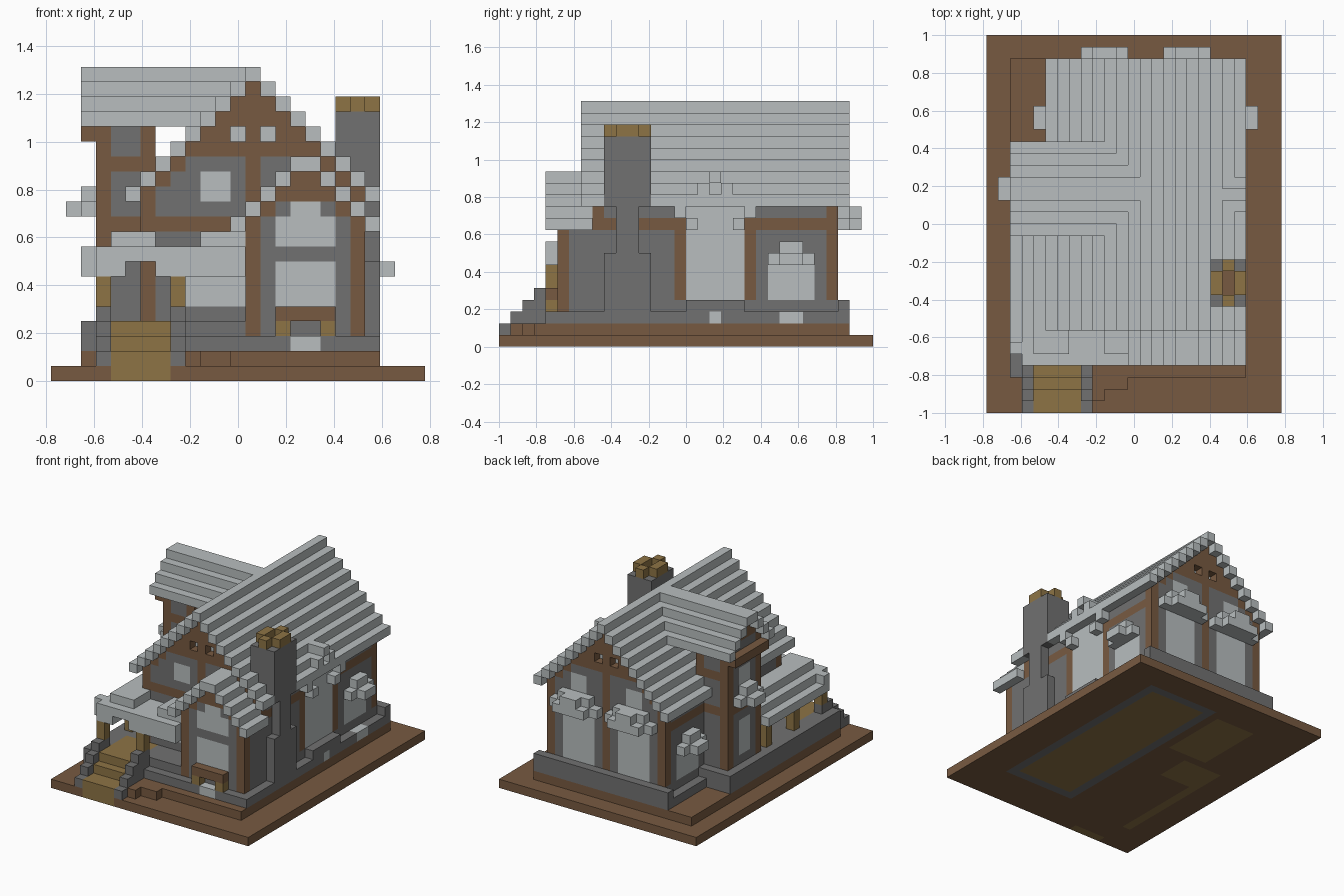
import bpy
import bmesh
from itertools import product

default = bpy.data.objects.get("Cube")
if default:
    bpy.data.objects.remove(default, do_unlink=True)

UNIT = 1 / 16
BROWN, STONE, PALE, TAN = range(4)
PALETTE = [
    ("timber_brown", (0.187, 0.102, 0.053)),
    ("stone_grey", (0.165, 0.165, 0.165)),
    ("pale_grey", (0.48, 0.515, 0.52)),
    ("plank_tan", (0.27, 0.175, 0.06)),
]
materials = []
for label, rgb in PALETTE:
    mat = bpy.data.materials.new(label)
    mat.use_nodes = True
    mat.diffuse_color = (*rgb, 1)
    mat.node_tree.nodes["Principled BSDF"].inputs["Base Color"].default_value = (*rgb, 1)
    materials.append(mat)

cells = {}


def box(part, colour, x, y, z):
    """Fill a block of grid cells; later blocks replace earlier ones."""
    for cell in product(range(*x), range(*y), range(*z)):
        cells[cell] = (part, colour)


def carve(x, y, z):
    for cell in product(range(*x), range(*y), range(*z)):
        cells.pop(cell, None)


def one(n):
    return (n, n + 1)


def layer(part, colour, axis, along, across, level):
    if axis == "y":
        box(part, colour, x=across, y=along, z=one(level))
    else:
        box(part, colour, x=along, y=across, z=one(level))


def attic(part, axis, along, ridge, top, steps, solid_from):
    """Stepped gable infill with timber verges at both ends."""
    for n in range(1, steps):
        level = top - n
        lo, hi = ridge[0] - n + 1, ridge[1] + n - 1
        layer(part, STONE, axis, along, (lo, hi), level)
        for end in (along[0], along[1] - 1):
            if level >= solid_from:
                layer(part, BROWN, axis, one(end), (lo, hi), level)
            for edge in (lo, hi - 1):
                layer(part, BROWN, axis, one(end), one(edge), level)


def gable_roof(part, axis, along, ridge, top, steps):
    layer(part, PALE, axis, along, ridge, top)
    for n in range(1, steps):
        for edge in (ridge[0] - n, ridge[1] + n - 1):
            layer(part, PALE, axis, along, one(edge), top - n)


# Ground slab with its inlaid floor plan underneath
box("ground_slab", BROWN, x=(0, 25), y=(0, 32), z=one(0))
box("ground_slab", STONE, x=(12, 21), y=(5, 29), z=one(0))
box("ground_slab", TAN, x=(13, 20), y=(6, 28), z=one(0))
box("ground_slab", TAN, x=(3, 8), y=(15, 19), z=one(0))
box("ground_slab", TAN, x=(6, 11), y=(20, 28), z=one(0))
box("ground_slab", TAN, x=one(3), y=(4, 15), z=one(0))
box("ground_slab", TAN, x=(4, 8), y=one(0), z=one(0))

# Earth step and stone plinth
box("earth_step", BROWN, x=(2, 22), y=(3, 30), z=one(1))
box("earth_step", BROWN, x=(9, 12), y=one(2), z=one(1))
box("earth_step", BROWN, x=one(9), y=one(1), z=one(1))
box("plinth", STONE, x=(5, 22), y=(4, 30), z=one(2))
box("plinth", STONE, x=(6, 21), y=(5, 30), z=one(3))
box("plinth", STONE, x=(5, 22), y=one(29), z=one(3))
box("plinth", STONE, x=(2, 9), y=(4, 23), z=(2, 4))
box("plinth", STONE, x=one(21), y=(16, 21), z=one(3))
box("plinth", STONE, x=one(2), y=(3, 5), z=(2, 4))
for y in ((18, 19), (24, 26)):
    box("cellar_windows", PALE, x=one(21), y=y, z=one(2))
box("cellar_windows", PALE, x=(16, 18), y=one(4), z=one(2))

# Entrance stairs between stepped side walls
box("porch_floor", TAN, x=(4, 8), y=(4, 8), z=one(3))
for n in range(4):
    box("stairs", TAN, x=(4, 8), y=one(n), z=(1, max(n + 1, 2)))
    for side in (3, 8):
        box("stair_walls", STONE, x=one(side), y=one(n), z=(1, n + 2))
for side in (3, 8):
    box("stair_walls", STONE, x=one(side), y=one(4), z=(2, 5))

# Main house body with corner posts and tie beams
box("main_walls", STONE, x=(6, 21), y=(8, 29), z=(4, 12))
attic("main_gables", "y", along=(8, 29), ridge=(13, 14), top=20, steps=9, solid_from=15)
for end, inner in ((8, 9), (28, 27)):
    for x in (6, 13, 20):
        box("main_posts", BROWN, x=one(x), y=one(end), z=(4, 12))
    box("main_posts", BROWN, x=one(13), y=one(end), z=(12, 15))
    for x in (12, 14):
        carve(x=one(x), y=one(end), z=one(16))
        box("gable_vents", PALE, x=one(x), y=one(inner), z=one(16))
box("front_beam", BROWN, x=(6, 13), y=one(8), z=one(10))
for wall in (6, 20):
    box("side_beams", BROWN, x=one(wall), y=(21, 29), z=one(10))
    for y in (21, 28):
        box("side_posts", BROWN, x=one(wall), y=one(y), z=(4, 12))
    box("side_windows", PALE, x=one(wall), y=(23, 27), z=(4, 8))

# Main windows
box("upper_front_window", PALE, x=(10, 12), y=one(8), z=(12, 14))
box("porch_window", PALE, x=(9, 13), y=one(8), z=(5, 9))
for x in (8, 15):
    box("rear_windows", PALE, x=(x, x + 4), y=one(28), z=(4, 10))
    box("rear_windows", PALE, x=(x + 1, x + 3), y=one(28), z=(10, 14))

# Front bay
box("bay_walls", STONE, x=(13, 21), y=(5, 16), z=(4, 11))
attic("bay_gable", "y", along=(5, 8), ridge=(16, 18), top=14, steps=5, solid_from=12)
for x in (13, 20):
    box("bay_posts", BROWN, x=one(x), y=one(5), z=(3, 11))
box("bay_posts", BROWN, x=one(20), y=one(15), z=(4, 11))
box("bay_beam", BROWN, x=one(20), y=(5, 16), z=one(10))
box("bay_windows", PALE, x=(15, 19), y=one(5), z=(5, 8))
box("bay_windows", PALE, x=(15, 19), y=one(5), z=(9, 11))
box("bay_windows", PALE, x=(16, 18), y=one(5), z=one(11))
box("window_box", BROWN, x=(15, 19), y=one(4), z=one(4))
for x in (15, 18):
    box("window_box", TAN, x=one(x), y=one(4), z=one(3))

# Left cross wing
box("wing_walls", STONE, x=(3, 7), y=(16, 22), z=(4, 17))
attic("wing_gable", "x", along=(3, 13), ridge=(18, 20), top=20, steps=4, solid_from=18)
for y in (16, 21):
    for x in (3, 6):
        box("wing_posts", BROWN, x=one(x), y=one(y), z=(4, 17))
    for z in (10, 14):
        box("wing_beams", BROWN, x=(3, 7), y=one(y), z=one(z))
for z in (10, 16):
    box("wing_beams", BROWN, x=one(3), y=(16, 22), z=one(z))
box("wing_beams", BROWN, x=one(2), y=(16, 22), z=one(16))
box("wing_windows", PALE, x=one(3), y=(18, 20), z=(5, 9))
box("wing_windows", PALE, x=one(3), y=(18, 20), z=(11, 15))

# Tall glazed dormer on the right side
box("dormer_window", PALE, x=one(20), y=(16, 21), z=(4, 14))
for y in (16, 20):
    box("dormer_roof", PALE, x=one(21), y=one(y), z=one(10))

# Roofs
gable_roof("main_roof", "y", along=(7, 30), ridge=(13, 14), top=20, steps=9)
gable_roof("bay_roof", "y", along=(4, 8), ridge=(16, 18), top=14, steps=5)
gable_roof("wing_roof", "x", along=(2, 14), ridge=(18, 20), top=20, steps=4)
gable_roof("dormer_roof", "x", along=(19, 22), ridge=(18, 19), top=14, steps=4)

# Wrap-around porch roof on plank posts
box("porch_roof", PALE, x=(2, 5), y=one(5), z=(7, 9))
box("porch_roof", PALE, x=(7, 13), y=one(4), z=one(7))
box("porch_roof", PALE, x=(3, 5), y=one(4), z=one(7))
box("porch_roof", PALE, x=(3, 13), y=one(4), z=one(8))
box("porch_roof", PALE, x=(3, 13), y=(5, 8), z=one(8))
for x in ((4, 7), (10, 13)):
    box("porch_roof", PALE, x=x, y=(5, 8), z=one(9))
box("porch_roof", PALE, x=one(2), y=(5, 16), z=one(7))
box("porch_roof", PALE, x=one(3), y=(5, 16), z=one(8))
box("porch_roof", PALE, x=(4, 6), y=(7, 16), z=one(9))
for x, y in ((3, 4), (8, 4), (3, 9), (3, 14)):
    box("porch_posts", TAN, x=one(x), y=one(y), z=(4, 8 if y > 4 else 7))
for x in (3, 8):
    box("stair_walls", STONE, x=one(x), y=one(4), z=one(4))

# Window awnings
for inner, outer in ((21, 22), (5, 4)):
    box("side_awnings", PALE, x=one(inner), y=(23, 27), z=one(7))
    box("side_awnings", PALE, x=one(inner), y=(24, 26), z=one(8))
    box("side_awnings", PALE, x=one(outer), y=(24, 26), z=one(7))
box("wing_awning", PALE, x=one(2), y=(17, 21), z=one(11))
box("wing_awning", PALE, x=one(2), y=(18, 20), z=one(12))
box("wing_awning", PALE, x=one(1), y=(18, 20), z=one(11))
for x in (8, 15):
    box("rear_awnings", PALE, x=(x - 1, x + 5), y=one(29), z=one(10))
    box("rear_awnings", PALE, x=(x, x + 4), y=one(29), z=one(11))
    box("rear_awnings", PALE, x=(x, x + 4), y=one(30), z=one(10))
    box("rear_awnings", PALE, x=(x + 1, x + 3), y=one(30), z=one(11))

# Chimney with a plank crown around an open flue
box("chimney", STONE, x=one(21), y=(9, 13), z=(2, 8))
box("chimney", STONE, x=one(21), y=(10, 12), z=(8, 12))
box("chimney", STONE, x=(19, 22), y=(9, 13), z=(12, 18))
box("chimney_crown", TAN, x=one(20), y=(9, 13), z=one(18))
box("chimney_crown", TAN, x=(19, 22), y=(10, 12), z=one(18))
carve(x=one(20), y=(10, 12), z=(17, 19))
box("chimney_flue", BROWN, x=one(20), y=(10, 12), z=one(16))


def build_part(part):
    """Make one mesh from the exposed cell faces of a part."""
    bm = bmesh.new()
    verts = {}
    for cell, (owner, colour) in cells.items():
        if owner != part:
            continue
        for axis, side in product(range(3), (0, 1)):
            near = list(cell)
            near[axis] += 2 * side - 1
            if tuple(near) in cells:
                continue
            u, v = (axis + 1) % 3, (axis + 2) % 3
            loop = []
            for du, dv in ((0, 0), (1, 0), (1, 1), (0, 1)):
                p = list(cell)
                p[axis] += side
                p[u] += du
                p[v] += dv
                key = tuple(p)
                if key not in verts:
                    verts[key] = bm.verts.new(
                        ((p[0] - 12.5) * UNIT, (p[1] - 16) * UNIT, p[2] * UNIT))
                loop.append(verts[key])
            face = bm.faces.new(loop if side else loop[::-1])
            face.material_index = colour
    mesh = bpy.data.meshes.new(part)
    bm.to_mesh(mesh)
    bm.free()
    for mat in materials:
        mesh.materials.append(mat)
    if mesh.polygons:
        bpy.context.collection.objects.link(bpy.data.objects.new(part, mesh))


for name in sorted({owner for owner, _ in cells.values()}):
    build_part(name)
